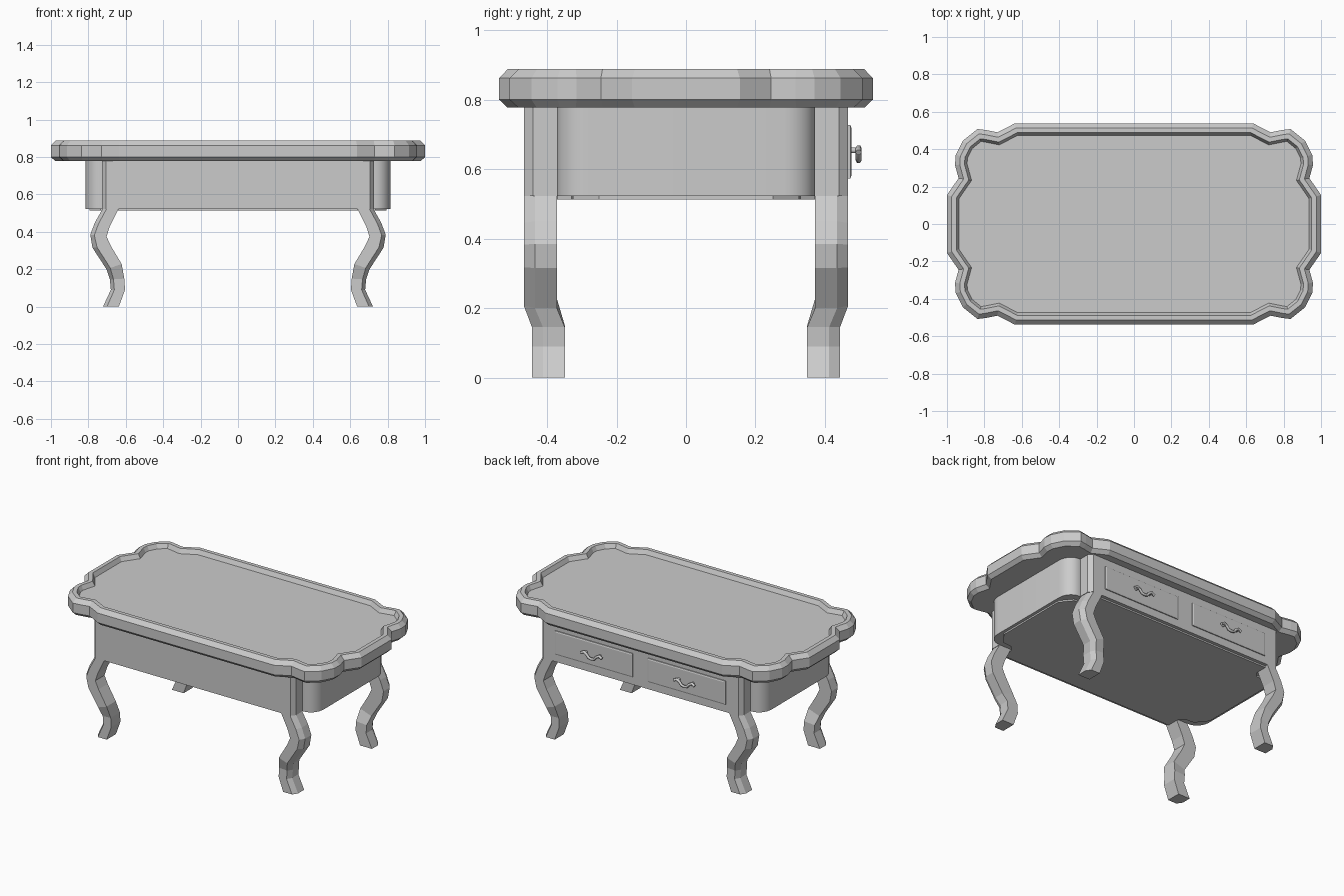
import bpy, bmesh, math
from mathutils import Vector

if "Cube" in bpy.data.objects:
    bpy.data.objects.remove(bpy.data.objects["Cube"])


def make_object(name, verts, faces, smooth=False):
    mesh = bpy.data.meshes.new(name)
    mesh.from_pydata(verts, [], faces)
    bm = bmesh.new()
    bm.from_mesh(mesh)
    bmesh.ops.recalc_face_normals(bm, faces=bm.faces)
    bm.to_mesh(mesh)
    bm.free()
    obj = bpy.data.objects.new(name, mesh)
    bpy.context.collection.objects.link(obj)
    if smooth:
        bpy.ops.object.select_all(action='DESELECT')
        obj.select_set(True)
        bpy.context.view_layer.objects.active = obj
        bpy.ops.object.shade_smooth_by_angle(angle=math.radians(30))
    return obj


def loft(name, rings, smooth=False):
    """Join equal-sized rings with quads and cap both ends."""
    n = len(rings[0])
    verts = [v for r in rings for v in r]
    faces = [[k * n + i, k * n + (i + 1) % n, (k + 1) * n + (i + 1) % n, (k + 1) * n + i]
             for k in range(len(rings) - 1) for i in range(n)]
    faces.append(list(range(n)))
    faces.append([(len(rings) - 1) * n + i for i in range(n)])
    return make_object(name, verts, faces, smooth)


def four_way(quarter):
    """Mirror a +x +y quarter outline into a closed loop."""
    q = list(quarter)
    return (q + [(-x, y) for x, y in reversed(q)] + [(-x, -y) for x, y in q]
            + [(x, -y) for x, y in reversed(q)])


def inset(loop, d):
    """Mitred inward offset of a counter-clockwise loop."""
    out = []
    for i, p in enumerate(loop):
        p = Vector(p)
        a = (p - Vector(loop[i - 1])).normalized()
        b = (Vector(loop[(i + 1) % len(loop)]) - p).normalized()
        na, nb = Vector((-a.y, a.x)), Vector((-b.y, b.x))
        out.append(p + (na + nb) * d / (1 + na.dot(nb)))
    return out


def ring(loop, z):
    return [(p[0], p[1], z) for p in loop]


# scalloped tabletop with bevelled rim and recessed panel
top = four_way([(1.0, .155), (.938, .245), (.957, .315), (.953, .37), (.915, .445),
                (.837, .508), (.79, .502), (.73, .49), (.637, .538)])
profile = [(.023, .778), (0, .80), (0, .862), (.025, .888), (.05, .888), (.064, .86)]
loft("tabletop", [ring(inset(top, d), z) for d, z in profile])

# apron with bowed ends and corner posts
arc = [(.735 + .08 * math.cos(t), .28 + .092 * math.sin(t))
       for t in [i * math.pi / 16 for i in range(9)]]
apron = four_way(arc + [(.727, .372), (.727, .44), (.705, .467)])
loft("apron", [ring(apron, .523), ring(apron, .785)], True)

# base panel under the apron
base = four_way([(.795, .25), (.735, .325), (.67, .33), (.64, .37), (.64, .445)])
loft("base_panel", [ring(base, .513), ring(base, .54)])

# curved legs: outer x, z, inner x, z, y shift
sections = [(.72, .53, .635, .53, 0), (.765, .45, .685, .43, 0), (.79, .385, .703, .375, 0),
            (.778, .315, .68, .325, 0), (.703, .2, .622, .228, 0),
            (.685, .145, .608, .15, -.023), (.68, .09, .604, .09, -.023),
            (.722, 0, .637, 0, -.023)]
shape = [(0, .372), (0, .467), (.75, .467), (1, .435), (1, .372)]
for sx, side in ((-1, "left"), (1, "right")):
    for sy, end in ((-1, "front"), (1, "back")):
        loft(f"{end}_{side}_leg",
             [[(sx * (xi + (xo - xi) * t), sy * (y + dy), zi + (zo - zi) * t)
               for t, y in shape] for xo, zo, xi, zi, dy in sections])

# drawers and wavy pulls on the back face
for s, side in ((-1, "left"), (1, "right")):
    cx = s * .335
    rect = [(-.28, .573), (.28, .573), (.28, .727), (-.28, .727)]
    front = [(-.272, .581), (.272, .581), (.272, .719), (-.272, .719)]
    loft(f"{side}_drawer", [[(cx + x, y, z) for x, z in r]
                            for r, y in ((rect, .46), (rect, .473), (front, .476))])
    curve = bpy.data.curves.new(f"{side}_pull_curve", 'CURVE')
    curve.dimensions = '3D'
    curve.bevel_depth = .009
    curve.bevel_resolution = 1
    curve.resolution_u = 4
    curve.use_fill_caps = True
    pts = [(-.075, .497, .648), (-.055, .497, .66), (-.035, .497, .648), (-.02, .497, .63),
           (0, .497, .626), (.02, .497, .63), (.035, .497, .648), (.055, .497, .66),
           (.075, .497, .648)]
    paths = [pts] + [[(x, .47, .654), (x, .499, .654)] for x in (-.05, .05)]
    for path in paths:
        sp = curve.splines.new('POLY')
        sp.points.add(len(path) - 1)
        for p, (x, y, z) in zip(sp.points, path):
            p.co = (cx + x, y, z, 1)
    pull = bpy.data.objects.new(f"{side}_drawer_pull", curve)
    bpy.context.collection.objects.link(pull)
